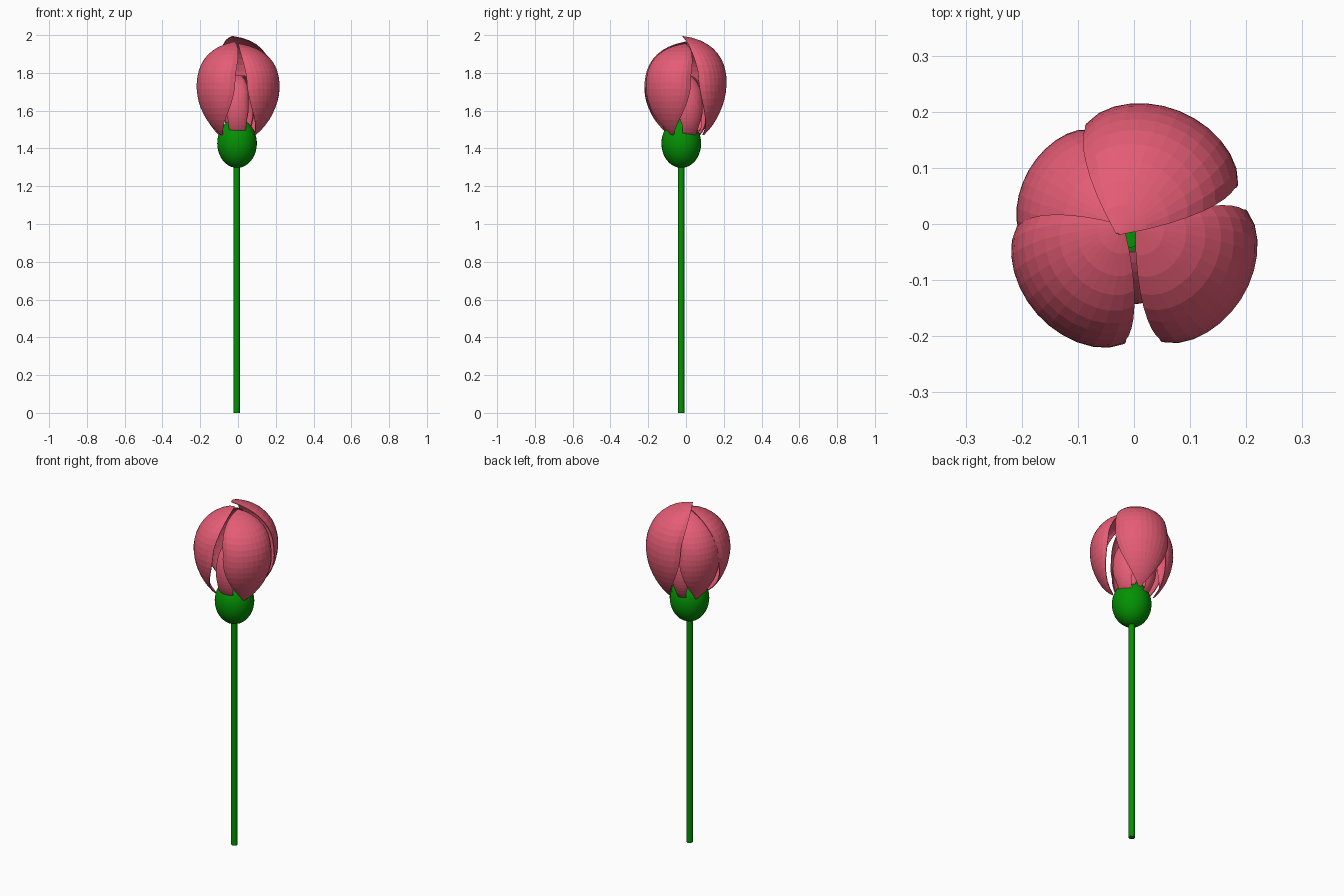
import bpy, bmesh, math
from mathutils import Vector
from mathutils.geometry import interpolate_bezier

cube = bpy.data.objects.get("Cube")
if cube:
    bpy.data.objects.remove(cube)


def material(name, color):
    m = bpy.data.materials.new(name)
    m.use_nodes = True
    m.diffuse_color = (*color, 1)
    m.node_tree.nodes["Principled BSDF"].inputs["Base Color"].default_value = (*color, 1)
    return m


pink = material("petal pink", (0.78, 0.108, 0.178))
green = material("stem green", (0.001, 0.285, 0.001))
AXIS = Vector((-0.003, -0.01, 0))


def petal(name, azimuth, half, base, low, high, tip, lean=(0, 0), flare=0.3, foot=0.0):
    """Cupped petal: a bezier side profile swept over an angle that opens from
    a narrow foot and spreads again over the crown, with rounded side edges."""
    rows, cols = 18, 12
    pts = [Vector((r, 0, z)) for r, z in (base, low, high, tip)]
    profile = interpolate_bezier(*pts, rows + 1)
    bm = bmesh.new()
    grid = []
    for i, p in enumerate(profile):
        t = i / rows
        opening = math.sin(math.pi / 2 * min(1, t / 0.53 + 0.03)) ** 0.85
        width = math.radians(half) * max(foot, opening)
        width *= 1 + flare * max(0, (t - 0.55) / 0.45)
        row = []
        for j in range(cols + 1):
            s = 2 * j / cols - 1
            a = math.radians(azimuth) + s * width
            r = p.x * (1 - (0.06 * s ** 2 + 0.05 * s ** 6) * min(1, 2 * t))
            shift = Vector((*lean, 0)) * t ** 4
            row.append(bm.verts.new(AXIS + shift + Vector((r * math.cos(a), r * math.sin(a), p.z))))
        grid.append(row)
    for a, b in zip(grid, grid[1:]):
        for j in range(cols):
            bm.faces.new((a[j], a[j + 1], b[j + 1], b[j]))
    mesh = bpy.data.meshes.new(name)
    bm.to_mesh(mesh)
    bm.free()
    mesh.materials.append(pink)
    obj = bpy.data.objects.new(name, mesh)
    bpy.context.collection.objects.link(obj)
    solid = obj.modifiers.new("thickness", "SOLIDIFY")
    solid.thickness = 0.004


# Stem running up into the flower, and the green bulb under it
bpy.ops.mesh.primitive_cylinder_add(vertices=16, radius=0.017, depth=1.66, location=(-0.006, -0.025, 0.83))
stem = bpy.context.object
stem.name = "stem"
bpy.ops.mesh.primitive_uv_sphere_add(segments=32, ring_count=20, radius=1, location=(-0.005, -0.025, 1.427))
bulb = bpy.context.object
bulb.name = "bulb"
bulb.scale = (0.105, 0.105, 0.13)
for obj in (stem, bulb):
    obj.data.materials.append(green)
    bpy.ops.object.select_all(action="DESELECT")
    obj.select_set(True)
    bpy.context.view_layer.objects.active = obj
    bpy.ops.object.shade_smooth_by_angle()

# Large outer petals closing over the top
BASE, LOW, HIGH = (0.11, 1.47), (0.26, 1.61), (0.305, 1.91)
petal("front_left_petal", -33, 43, BASE, LOW, (0.315, 1.91), (0.005, 1.955), (0.005, 0.005))
petal("front_right_petal", -138, 45, BASE, LOW, HIGH, (0.005, 1.965), (-0.015, 0.008))
petal("back_petal", 68, 46, BASE, (0.26, 1.62), (0.31, 1.955), (0.004, 1.995), (-0.027, -0.01))
petal("back_right_petal", 150, 39, BASE, (0.245, 1.62), (0.28, 1.89), (0.005, 1.95), (-0.015, 0.005))

# Small inner petals seen through the gaps
INNER = ((0.075, 1.46), (0.155, 1.53), (0.16, 1.73), (0.04, 1.785))
petal("inner_front_petal", -90, 30, *INNER, foot=0.85)
petal("inner_left_petal", 20, 36, *INNER, foot=0.7)
petal("inner_back_petal", 105, 26, *INNER, foot=0.6)
petal("heart_petal", 35, 45, (0.05, 1.45), (0.11, 1.56), (0.11, 1.71), (0.03, 1.77))
